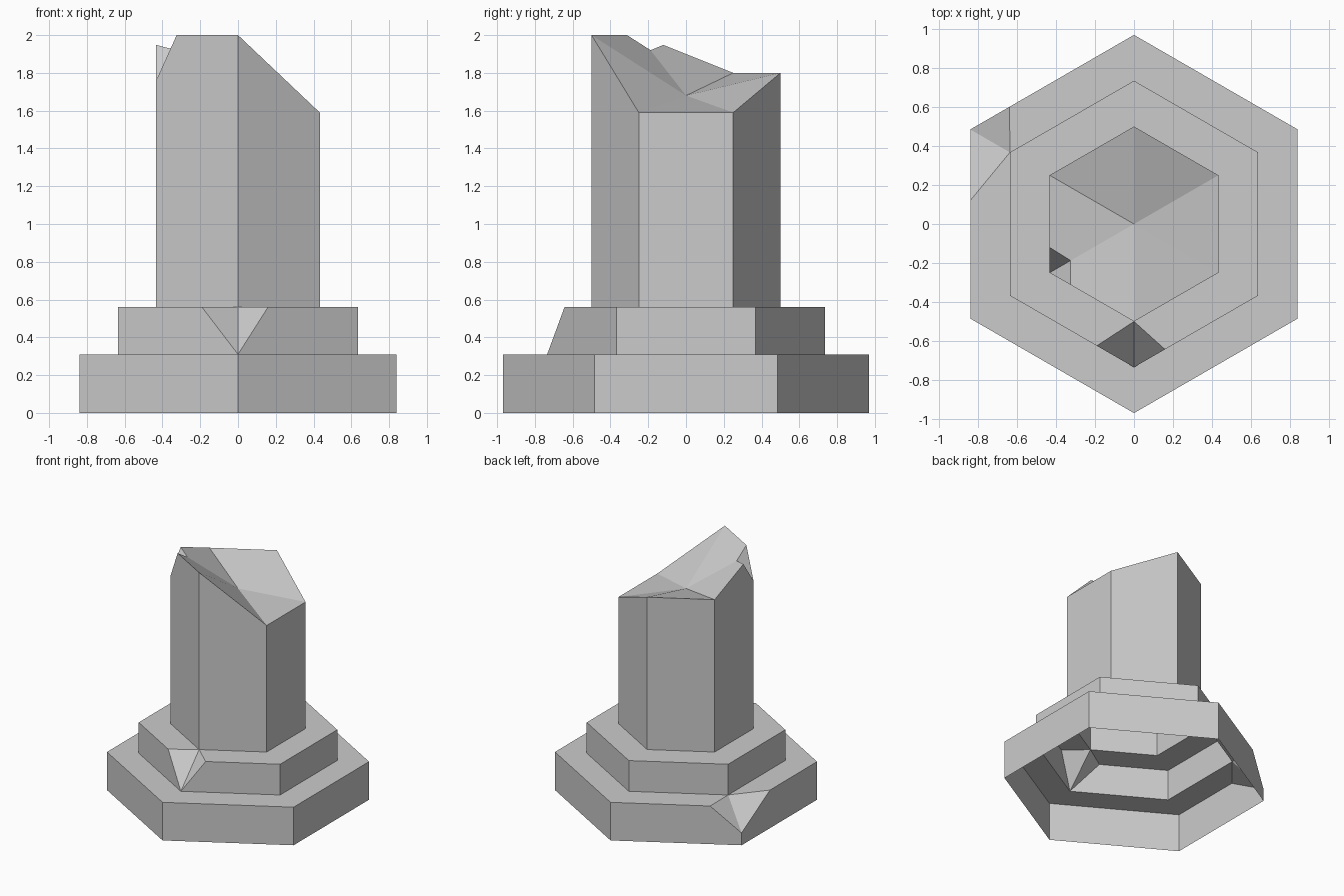
import bpy
from math import radians, sin, cos
from mathutils import Vector

if "Cube" in bpy.data.objects:
    bpy.data.objects.remove(bpy.data.objects["Cube"])


def hexagon(radius, heights):
    # Corner 0 faces the front, then counter-clockwise seen from above
    return [Vector((radius * cos(radians(60 * k - 90)), radius * sin(radians(60 * k - 90)), z))
            for k, z in enumerate(heights)]


def tier(name, radius, z0, tops, inner, chip, back, ahead, low_z, apex=None, cut=0.0):
    """Open-bottomed hexagonal shell with a roof and one broken corner."""
    bottom, top = hexagon(radius, [z0] * 6), hexagon(radius, tops)
    a = top[chip].lerp(top[chip - 1], back)
    b = top[chip].lerp(top[(chip + 1) % 6], ahead)
    low = Vector((top[chip].x, top[chip].y, low_z))
    notch = top[chip].lerp(apex, cut) if apex else inner[chip]
    verts, index, faces = [], {}, []

    def face(points):
        ids = []
        for p in points:
            key = tuple(round(c, 4) for c in p)
            if key not in index:
                index[key] = len(verts)
                verts.append(key)
            if index[key] not in ids:
                ids.append(index[key])
        faces.append(ids)

    for i in range(6):
        j = (i + 1) % 6
        arrive = [low, a] if j == chip else [top[j]]
        leave = [b, low] if i == chip else [top[i]]
        face([bottom[i], bottom[j]] + arrive + leave)
        if apex:
            rim = ([notch] if j == chip else []) + [apex] + ([notch] if i == chip else [])
        else:
            rim = [inner[j], inner[i]]
        face([leave[0], arrive[-1]] + rim)
    # Broken corner facets
    face([a, low, notch])
    face([low, b, notch])

    mesh = bpy.data.meshes.new(name)
    mesh.from_pydata(verts, [], faces)
    mesh.update()
    bpy.context.collection.objects.link(bpy.data.objects.new(name, mesh))


Z1, Z2 = 0.31, 0.56
R1, R2, R3 = 0.97, 0.735, 0.5

# Two plinth steps
tier("lower_step", R1, 0, [Z1] * 6, hexagon(R2, [Z1] * 6), 4, 0.24, 0.376, 0.10)
tier("upper_step", R2, Z1, [Z2] * 6, hexagon(R3, [Z2] * 6), 0, 0.30, 0.25, Z1)

# Broken column with a sunken, jagged top
tier("broken_column", R3, Z2, [2.0, 1.59, 1.59, 1.8, 1.8, 2.0], None, 5, 0.26, 0.25, 1.76,
     apex=Vector((0, 0, 1.68)), cut=0.25)
